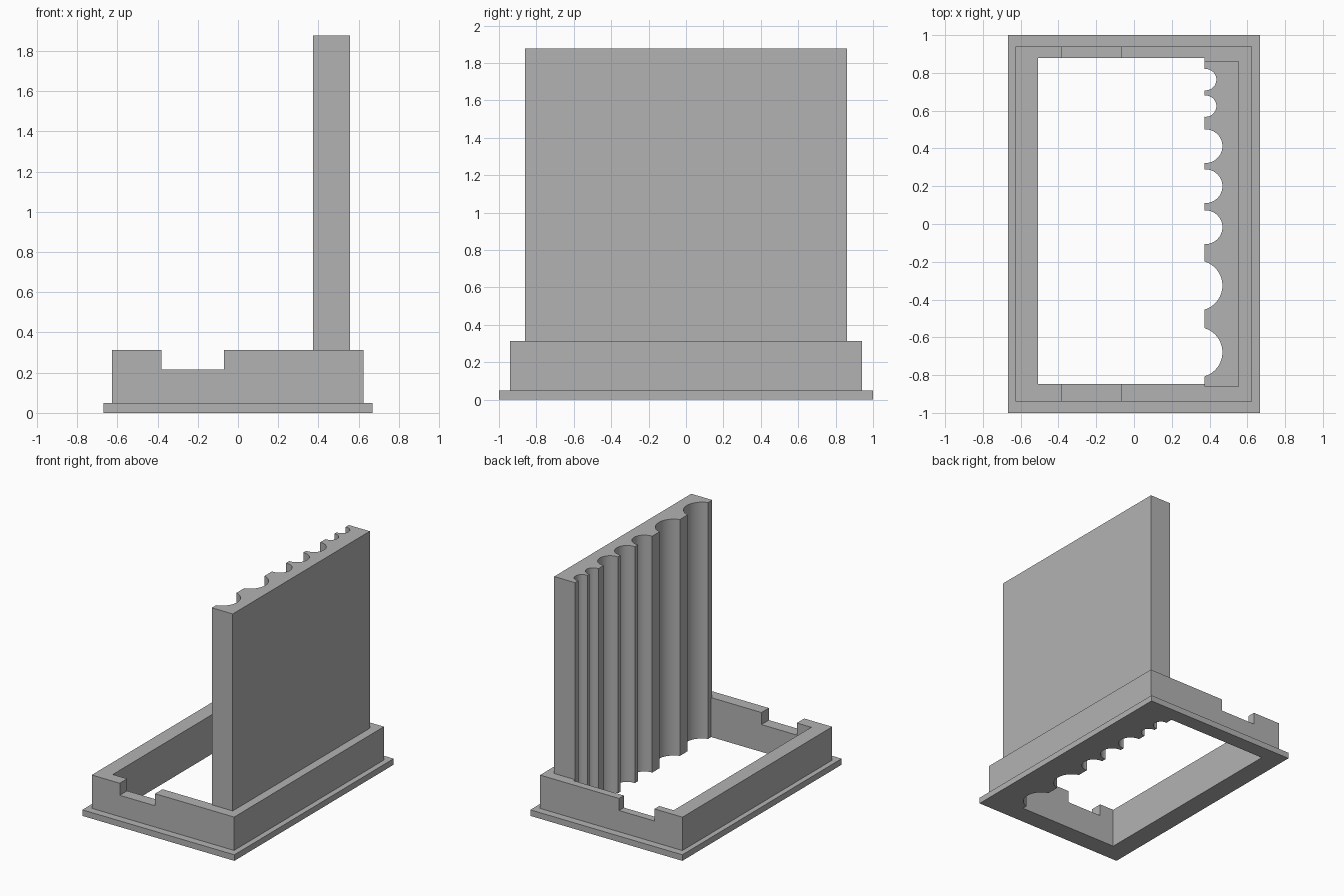
import bpy
import bmesh
from math import asin, cos, sin, pi

cube = bpy.data.objects.get("Cube")
if cube:
    bpy.data.objects.remove(cube, do_unlink=True)

grey = bpy.data.materials.new("plain grey")
grey.use_nodes = True
colour = (0.45, 0.45, 0.45, 1)
grey.diffuse_color = colour
grey.node_tree.nodes["Principled BSDF"].inputs["Base Color"].default_value = colour

FACE_X = 0.372            # grooved face of the panel, also the edge of the opening
PLATE_TOP, FRAME_TOP, PANEL_TOP = 0.048, 0.313, 1.878

# Grooves from back to front: centre y, half width, depth
SMALL, MEDIUM, LARGE = (0.056, 0.064), (0.089, 0.096), (0.128, 0.096)
GROOVES = [(0.764, SMALL), (0.624, SMALL),
           (0.412, MEDIUM), (0.2, MEDIUM), (-0.017, MEDIUM),
           (-0.326, LARGE), (-0.679, LARGE)]


def groove_edge(steps=24):
    """Scalloped line along the panel face, running from back to front."""
    points = []
    for y, (half, depth) in GROOVES:
        radius = (half * half + depth * depth) / (2 * depth)
        sweep = asin(half / radius)
        if depth > half:
            sweep = pi - sweep
        centre_x = FACE_X + depth - radius
        for i in range(steps + 1):
            a = sweep * (1 - 2 * i / steps)
            points.append((centre_x + radius * cos(a), y + radius * sin(a)))
    return points


def prism(name, outline, z0, z1):
    """Extrude a flat outline from z0 to z1."""
    bm = bmesh.new()
    face = bm.faces.new([bm.verts.new((x, y, z0)) for x, y in outline])
    lifted = bmesh.ops.extrude_face_region(bm, geom=[face], use_keep_orig=True)
    top = [v for v in lifted["geom"] if isinstance(v, bmesh.types.BMVert)]
    bmesh.ops.translate(bm, verts=top, vec=(0, 0, z1 - z0))
    bmesh.ops.recalc_face_normals(bm, faces=bm.faces)
    mesh = bpy.data.meshes.new(name)
    bm.to_mesh(mesh)
    bm.free()
    mesh.materials.append(grey)
    obj = bpy.data.objects.new(name, mesh)
    bpy.context.collection.objects.link(obj)
    return obj


def rectangle(x0, x1, y0, y1):
    return [(x0, y0), (x1, y0), (x1, y1), (x0, y1)]


def activate(obj):
    bpy.ops.object.select_all(action='DESELECT')
    obj.select_set(True)
    bpy.context.view_layer.objects.active = obj


def cut(obj, cutter):
    mod = obj.modifiers.new("cut", 'BOOLEAN')
    mod.operation = 'DIFFERENCE'
    mod.solver = 'EXACT'
    mod.object = cutter
    activate(obj)
    bpy.ops.object.modifier_apply(modifier=mod.name)


edge = groove_edge()

# Solid parts
base_plate = prism("base_plate", rectangle(-0.668, 0.668, -1, 1), 0, PLATE_TOP)
frame = prism("frame", rectangle(-0.627, 0.624, -0.94, 0.94), PLATE_TOP, FRAME_TOP)
panel_outline = ([(0.556, 0.86), (FACE_X, 0.86)] + edge
                 + [(FACE_X, -0.86), (0.556, -0.86)])
panel = prism("grooved_panel", panel_outline, FRAME_TOP, PANEL_TOP)

# Central opening, with the grooves running down through frame and plate
opening_outline = ([(-0.508, 0.88), (FACE_X, 0.88)] + edge
                   + [(FACE_X, -0.847), (-0.508, -0.847)])
opening = prism("opening_cutter", opening_outline, -0.1, 0.5)
cut(base_plate, opening)
cut(frame, opening)

# Notches through the front and back walls of the frame
notch = prism("notch_cutter", rectangle(-0.381, -0.07, -1.1, 1.1), 0.217, 0.5)
cut(frame, notch)

for cutter in (opening, notch):
    bpy.data.objects.remove(cutter, do_unlink=True)

for part in (base_plate, frame, panel):
    activate(part)
    bpy.ops.object.shade_smooth_by_angle(angle=pi / 6)
